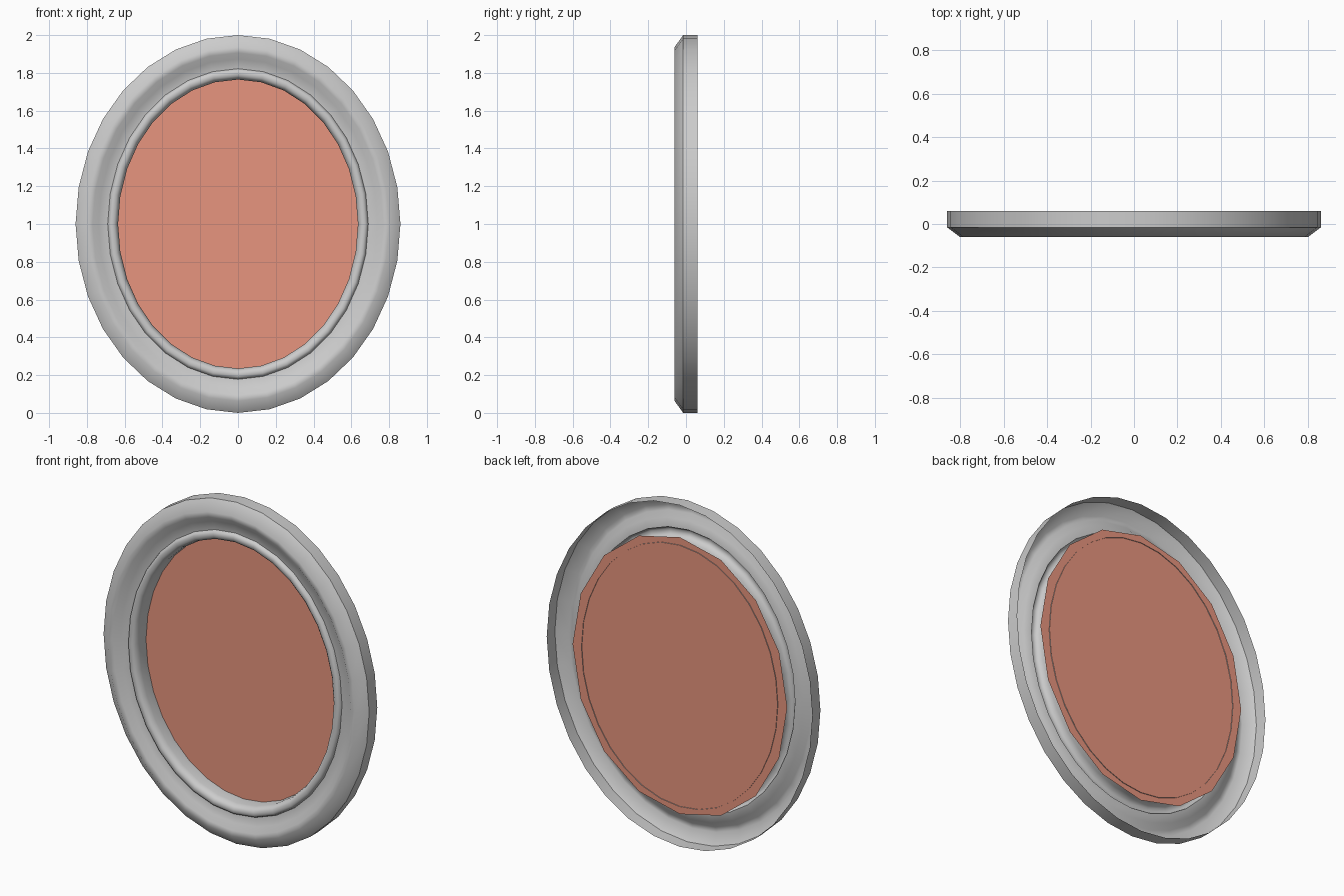
import bpy, bmesh, math

if "Cube" in bpy.data.objects:
    bpy.data.objects.remove(bpy.data.objects["Cube"])

A, B, CZ = 0.86, 1.0, 1.0   # outer half width, half height, centre height


def ellipse(bm, a, b, y, n):
    return [bm.verts.new((a * math.sin(2 * math.pi * i / n), y,
                          CZ + b * math.cos(2 * math.pi * i / n))) for i in range(n)]


def finish(bm, name):
    mesh = bpy.data.meshes.new(name)
    bm.to_mesh(mesh)
    bm.free()
    obj = bpy.data.objects.new(name, mesh)
    bpy.context.collection.objects.link(obj)
    return obj


# Oval frame: open moulding profile as (inset from outer edge, depth y)
profile = [(0, 0.06), (0, -0.015), (0.06, -0.06), (0.09, -0.056), (0.122, -0.03),
           (0.17, -0.023), (0.175, -0.036), (0.187, -0.043), (0.205, -0.041),
           (0.218, -0.03), (0.225, -0.005), (0.225, 0.06)]
N = 32
bm = bmesh.new()
rings = [ellipse(bm, A - d, B - d * 1.045, y, N) for d, y in profile]
for r0, r1 in zip(rings, rings[1:]):
    for i in range(N):
        j = (i + 1) % N
        bm.faces.new((r0[i], r0[j], r1[j], r1[i]))
bm.normal_update()
# make the front of the moulding face -y
crest = bm.faces[:][2 * N]
if crest.normal.y > 0:
    bmesh.ops.reverse_faces(bm, faces=bm.faces[:])
frame = finish(bm, "oval_frame")
bpy.context.view_layer.objects.active = frame
frame.select_set(True)
bpy.ops.object.shade_smooth_by_angle(angle=math.radians(45))

# Flat panel set in the back of the frame
bm = bmesh.new()
face = bm.faces.new(ellipse(bm, 0.695, 0.81, 0.056, 16))
bm.normal_update()
if face.normal.y > 0:
    face.normal_flip()
panel = finish(bm, "mirror_panel")
mat = bpy.data.materials.new("panel_colour")
mat.diffuse_color = (0.8, 0.3, 0.21, 1)
mat.use_nodes = True
mat.node_tree.nodes["Principled BSDF"].inputs["Base Color"].default_value = mat.diffuse_color
panel.data.materials.append(mat)
